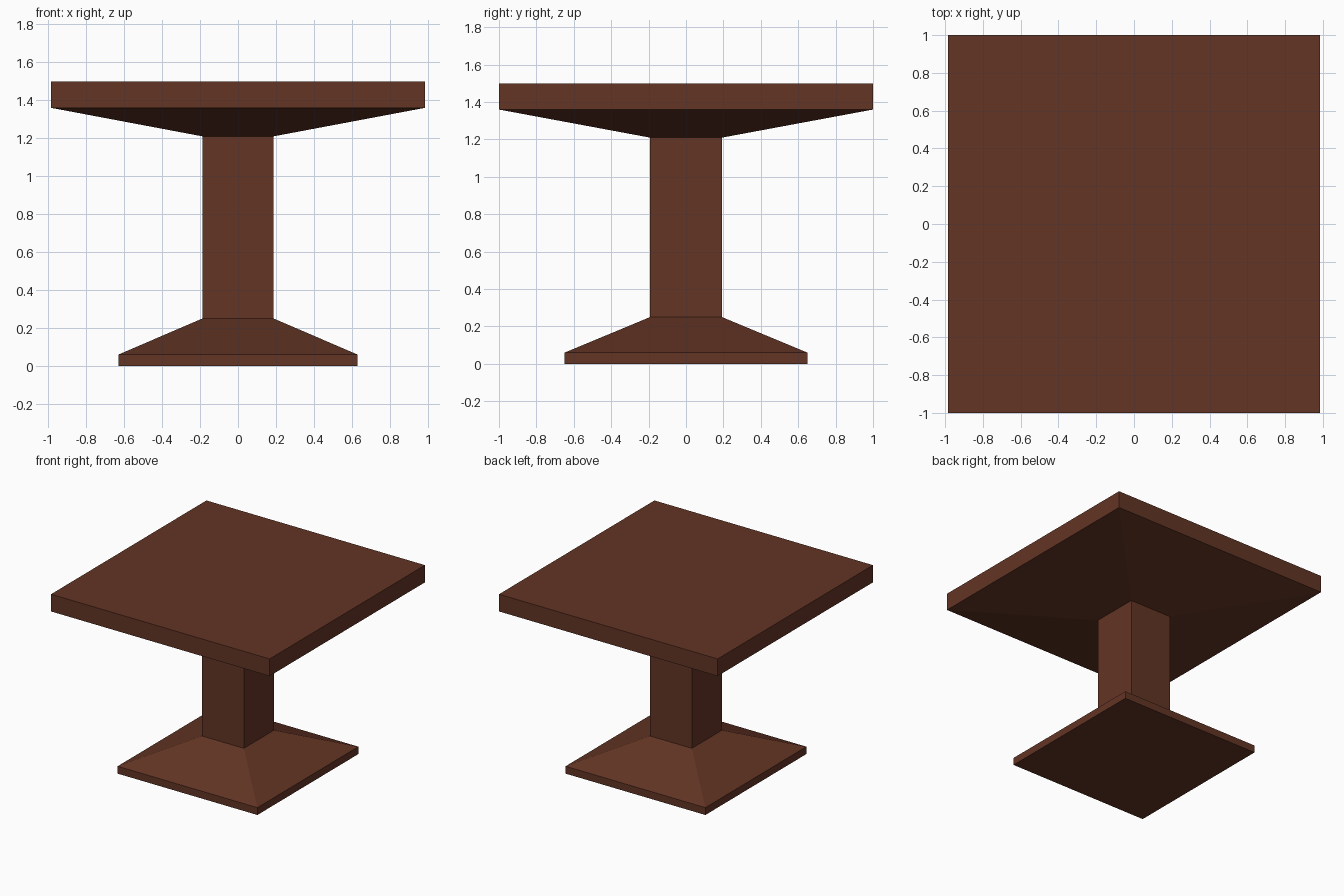
import bpy, bmesh
from mathutils import Vector

if "Cube" in bpy.data.objects:
    bpy.data.objects.remove(bpy.data.objects["Cube"])

wood = bpy.data.materials.new("dark_wood")
wood.diffuse_color = (0.125, 0.035, 0.018, 1)
wood.use_nodes = True
wood.node_tree.nodes["Principled BSDF"].inputs["Base Color"].default_value = wood.diffuse_color

# Square pedestal table: half width in x, half width in y, height
RINGS = [(0.63, 0.65, 0), (0.63, 0.65, 0.06), (0.188, 0.193, 0.25),
         (0.188, 0.193, 1.21), (0.985, 1.0, 1.36), (0.985, 1.0, 1.5)]

# Cell centres for the cracked pieces
TOP_CELLS = [(-.89, .32, 1.3), (-.37, .64, 1.3), (.15, .28, 1.2),
             (.14, -.38, 1.2), (-.2, -1.07, 2.05), (1.14, -.64, 1.77),
             (1.08, .23, 1.0), (1.15, .85, 1.5), (.3, 1.3, 1.6),
             (-1.49, 1.13, 1.4)]
BASE_CELLS = [(0, -.3, .25), (-.5, -.6, -.1), (.45, -.7, -.1),
              (-.4, .4, .1), (.5, .35, .1)]


def table_solid():
    """Square rings stacked into one closed solid."""
    bm = bmesh.new()
    loops = [[bm.verts.new((sx * x, sy * y, z))
              for sx, sy in ((-1, -1), (1, -1), (1, 1), (-1, 1))]
             for x, y, z in RINGS]
    for a, b in zip(loops, loops[1:]):
        for i in range(4):
            j = (i + 1) % 4
            bm.faces.new((a[i], a[j], b[j], b[i]))
    bm.faces.new(loops[0][::-1])
    bm.faces.new(loops[-1])
    return bm


def make_piece(name, centre, others):
    """Keep the part of the table nearest to this cell centre."""
    bm = table_solid()
    for other in others:
        bmesh.ops.bisect_plane(
            bm, geom=bm.verts[:] + bm.edges[:] + bm.faces[:], dist=1e-5,
            plane_co=(centre + other) / 2, plane_no=other - centre,
            clear_outer=True)
        rim = [e for e in bm.edges if e.is_boundary]
        if rim:
            bmesh.ops.holes_fill(bm, edges=rim, sides=0)
    if bm.faces:
        bmesh.ops.recalc_face_normals(bm, faces=bm.faces[:])
        mesh = bpy.data.meshes.new(name)
        bm.to_mesh(mesh)
        mesh.materials.append(wood)
        bpy.context.collection.objects.link(bpy.data.objects.new(name, mesh))
    bm.free()


# Cracked table pieces
cells = [Vector(c) for c in TOP_CELLS + BASE_CELLS]
for i, c in enumerate(cells):
    top = i < len(TOP_CELLS)
    name = f"tabletop_piece_{i + 1}" if top else f"base_piece_{i + 1 - len(TOP_CELLS)}"
    make_piece(name, c, [o for o in cells if o is not c])
